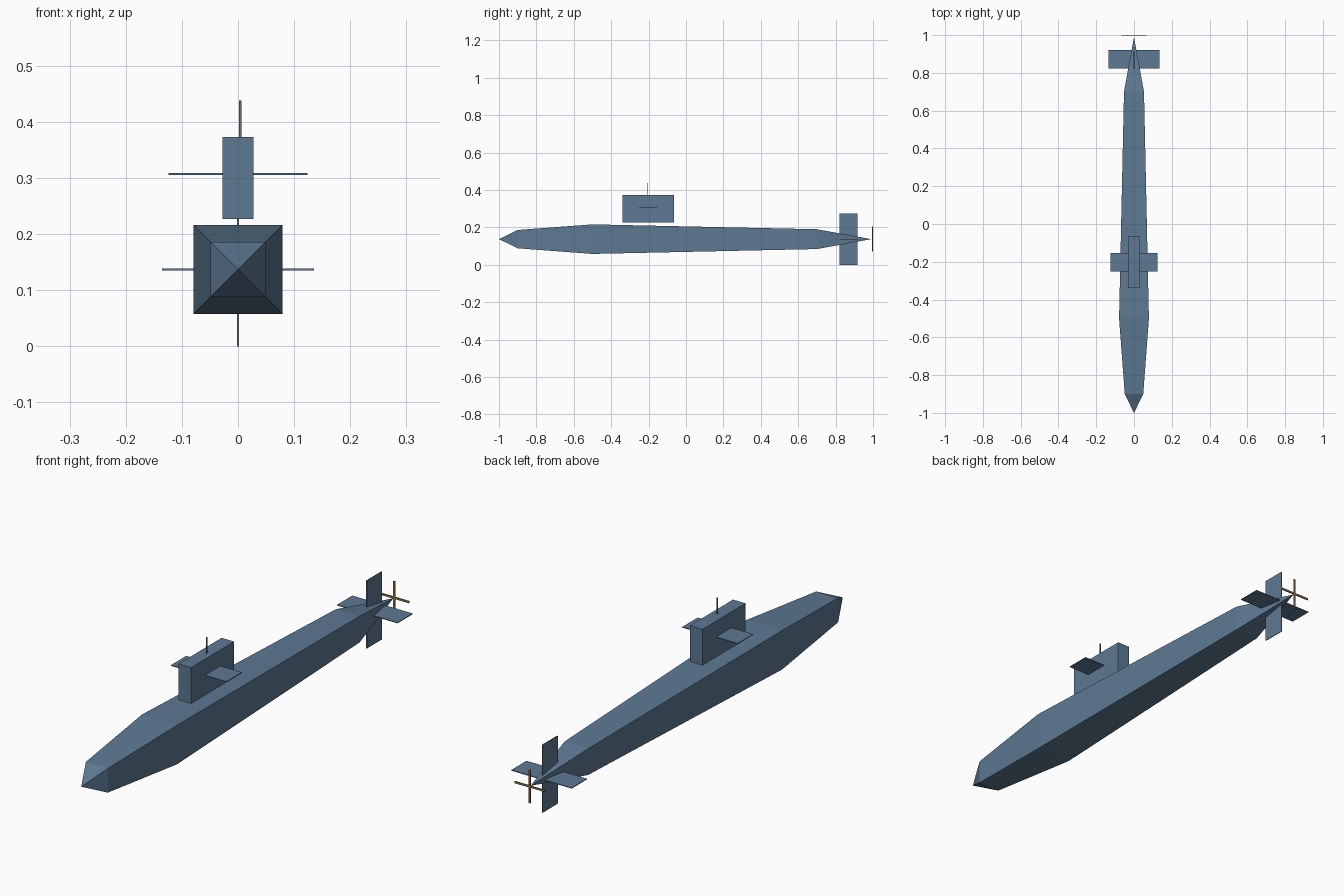
import bpy

default = bpy.data.objects.get("Cube")
if default:
    bpy.data.objects.remove(default)


def material(name, colour):
    mat = bpy.data.materials.new(name)
    mat.use_nodes = True
    mat.diffuse_color = (*colour, 1)
    mat.node_tree.nodes["Principled BSDF"].inputs["Base Color"].default_value = (*colour, 1)
    return mat


STEEL = material("steel blue", (0.11, 0.19, 0.29))
BRONZE = material("bronze", (0.30, 0.17, 0.07))
GREY = material("mast grey", (0.15, 0.15, 0.16))
AXIS = 0.137  # height of the hull centreline


def mesh_object(name, verts, faces, mat):
    mesh = bpy.data.meshes.new(name)
    mesh.from_pydata(verts, [], faces)
    mesh.materials.append(mat)
    obj = bpy.data.objects.new(name, mesh)
    bpy.context.collection.objects.link(obj)
    return obj


def box(name, centre, size, mat):
    verts = [tuple(c + s * d / 2 for c, s, d in zip(centre, size, (i, j, k)))
             for i in (-1, 1) for j in (-1, 1) for k in (-1, 1)]
    faces = [(0, 1, 3, 2), (4, 6, 7, 5), (0, 4, 5, 1),
             (2, 3, 7, 6), (0, 2, 6, 4), (1, 5, 7, 3)]
    return mesh_object(name, verts, faces, mat)


# Hull: square sections (y, half width) between a pointed bow and stern
sections = [(-0.9, 0.049), (-0.5, 0.079), (0.7, 0.053)]
verts = [(r * sx, y, AXIS + r * sz) for y, r in sections
         for sx, sz in ((-1, -1), (1, -1), (1, 1), (-1, 1))]
bow, stern = len(verts), len(verts) + 1
verts += [(0, -1, AXIS), (0, 0.99, AXIS)]
faces = []
for i in range(4):
    j = (i + 1) % 4
    faces.append((bow, i, j))
    for k in range(0, bow - 4, 4):
        faces.append((k + i, k + i + 4, k + j + 4, k + j))
    faces.append((stern, bow - 4 + j, bow - 4 + i))
hull = mesh_object("hull", verts, faces, STEEL)
hull.data.flip_normals()

# Sail with its diving planes and mast
box("sail", (0, -0.202, 0.3), (0.056, 0.275, 0.146), STEEL)
box("sail_planes", (0, -0.202, 0.307), (0.248, 0.098, 0.003), STEEL)
box("mast", (0.004, -0.205, 0.404), (0.004, 0.004, 0.068), GREY)

# Tail fins
box("rudder", (0, 0.868, AXIS), (0.003, 0.097, 0.274), STEEL)
box("stern_planes", (0, 0.873, AXIS), (0.27, 0.097, 0.003), STEEL)

# Propeller: two crossed blades
box("propeller_blade_upright", (0, 0.997, AXIS), (0.008, 0.004, 0.134), BRONZE)
box("propeller_blade_level", (0, 0.997, AXIS), (0.134, 0.004, 0.008), BRONZE)
